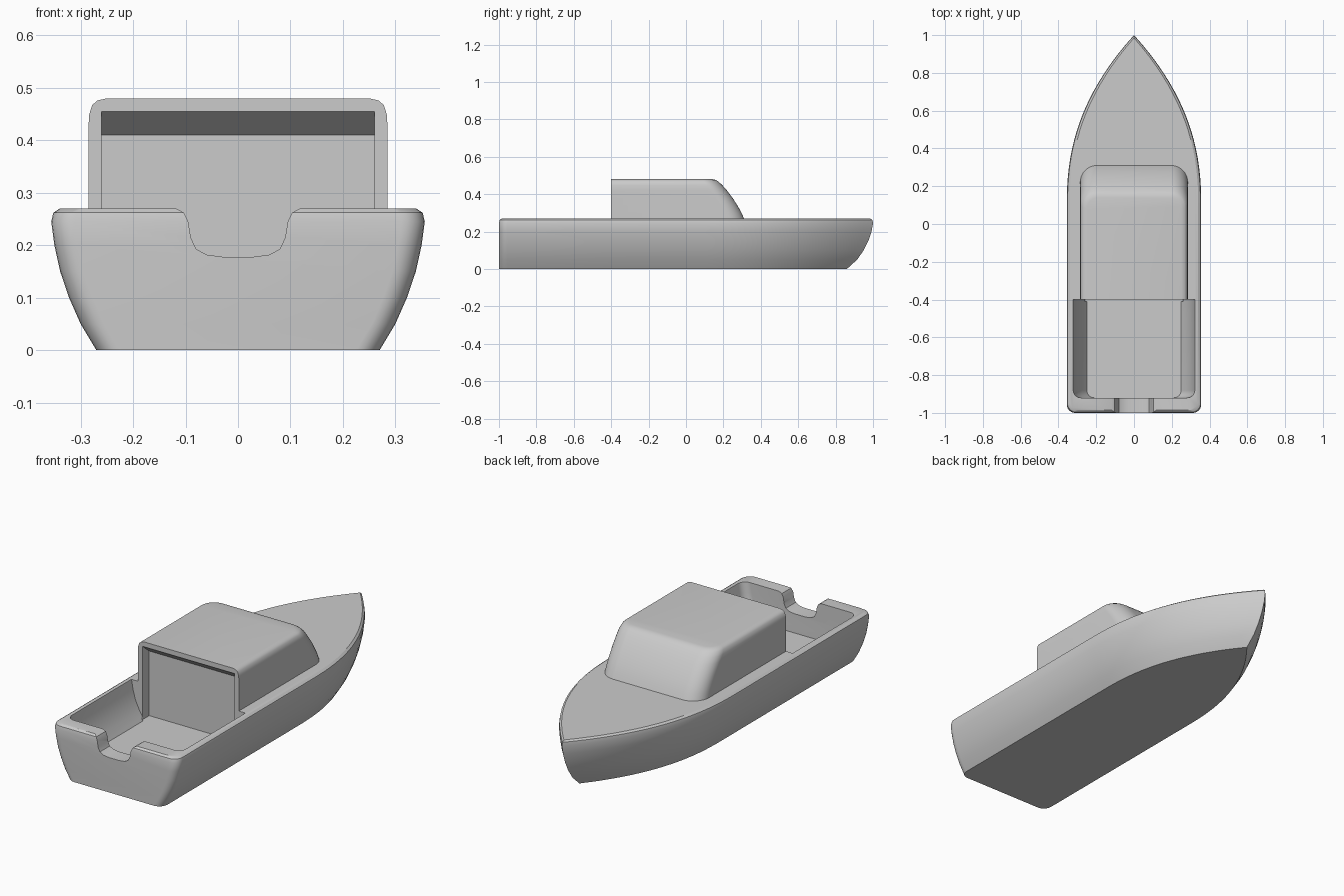
import bpy, bmesh
from math import sin, cos, pi, radians

cube = bpy.data.objects.get("Cube")
if cube:
    bpy.data.objects.remove(cube)

grey = bpy.data.materials.new("plain grey")
grey.use_nodes = True
grey.diffuse_color = (0.6, 0.6, 0.6, 1)
grey.node_tree.nodes["Principled BSDF"].inputs["Base Color"].default_value = (0.6, 0.6, 0.6, 1)


def loft(name, rings):
    """Skin a stack of matching closed rings and cap both ends."""
    bm = bmesh.new()
    rows = [[bm.verts.new(p) for p in ring] for ring in rings]
    n = len(rows[0])
    for low, high in zip(rows, rows[1:]):
        for i in range(n):
            j = (i + 1) % n
            bm.faces.new((low[i], low[j], high[j], high[i]))
    bm.faces.new(rows[0][::-1])
    bm.faces.new(rows[-1])
    bmesh.ops.recalc_face_normals(bm, faces=bm.faces)
    mesh = bpy.data.meshes.new(name)
    bm.to_mesh(mesh)
    bm.free()
    obj = bpy.data.objects.new(name, mesh)
    bpy.context.collection.objects.link(obj)
    mesh.materials.append(grey)
    return obj


def mirrored(half, z):
    """Close a right-hand plan outline by mirroring it in x."""
    other = [(-x, y) for x, y in reversed(half) if x > 1e-6]
    return [(x, y, z) for x, y in half + other]


def arc(cx, cy, r, start, end, steps=6):
    angles = [radians(start + (end - start) * i / steps) for i in range(steps + 1)]
    return [(cx + r * cos(a), cy + r * sin(a)) for a in angles]


def hull_ring(z, w, bow, stern):
    r = 0.045
    pts = arc(w - r, stern + r, r, -90, 0)
    pts += [(w, -0.4), (w, 0.1)]
    for i in range(1, 19):
        t = i / 18
        pts.append((w * (1 - t ** 2.3), 0.1 + (bow - 0.1) * t))
    return mirrored(pts, z)


def cockpit_ring(z, w):
    r = 0.04
    return mirrored(arc(w - r, -0.92 + r, r, -90, 0) + [(w, -0.4)], z)


def cabin_ring(z, w, front, r):
    return mirrored([(w, -0.4)] + arc(w - r, front - r, r, 0, 90, 8), z)


def cut(target, cutters):
    for cutter in cutters:
        mod = target.modifiers.new("cut", "BOOLEAN")
        mod.operation = "DIFFERENCE"
        mod.solver = "EXACT"
        mod.object = cutter
        bpy.context.view_layer.objects.active = target
        bpy.ops.object.modifier_apply(modifier=mod.name)


# Hull: curved sides, raked bow, rounded gunwale
hull = loft("hull", [hull_ring(*row) for row in (
    (0, 0.27, 0.86, -1), (0.05, 0.3, 0.915, -1), (0.1, 0.322, 0.95, -1),
    (0.15, 0.339, 0.975, -1), (0.2, 0.35, 0.992, -1), (0.245, 0.356, 1, -1),
    (0.262, 0.352, 0.997, -0.996), (0.27, 0.34, 0.985, -0.985))])

# Cabin: sloped windscreen, rounded front corners and roof edge
cabin = loft("cabin", [cabin_ring(*row) for row in (
    (0.268, 0.285, 0.311, 0.09), (0.3, 0.285, 0.297, 0.09), (0.34, 0.285, 0.275, 0.09),
    (0.38, 0.285, 0.249, 0.09), (0.42, 0.285, 0.219, 0.09), (0.448, 0.284, 0.194, 0.085),
    (0.467, 0.278, 0.174, 0.08), (0.476, 0.268, 0.16, 0.07), (0.48, 0.25, 0.14, 0.06))])

# Cockpit well, with walls leaning inwards to the floor
cockpit = loft("cockpit_cutter", [cockpit_ring(*row) for row in (
    (0.08, 0.25), (0.12, 0.275), (0.17, 0.299), (0.22, 0.313), (0.262, 0.32), (0.3, 0.33))])

# Recess in the aft cabin wall, with a sloping lintel
side = [(-0.41, 0.08), (-0.345, 0.08), (-0.345, 0.41), (-0.4, 0.455), (-0.41, 0.455)]
recess = loft("recess_cutter", [[(x, y, z) for y, z in side] for x in (-0.26, 0.26)])

# Rounded notch through the transom
right = [(0.125, 0.29), (0.118, 0.27), (0.103, 0.262), (0.095, 0.245), (0.09, 0.215),
         (0.08, 0.193), (0.06, 0.182), (0.03, 0.178)]
profile = right + [(-x, z) for x, z in reversed(right)]
notch = loft("notch_cutter", [[(x, y, z) for x, z in profile] for y in (-1.1, -0.85)])

cut(hull, (cockpit, notch, recess))
cut(cabin, (recess,))
for cutter in (cockpit, notch, recess):
    bpy.data.objects.remove(cutter)

bpy.ops.object.select_all(action="DESELECT")
for part in (hull, cabin):
    part.select_set(True)
bpy.context.view_layer.objects.active = hull
bpy.ops.object.shade_smooth_by_angle(angle=radians(32))
